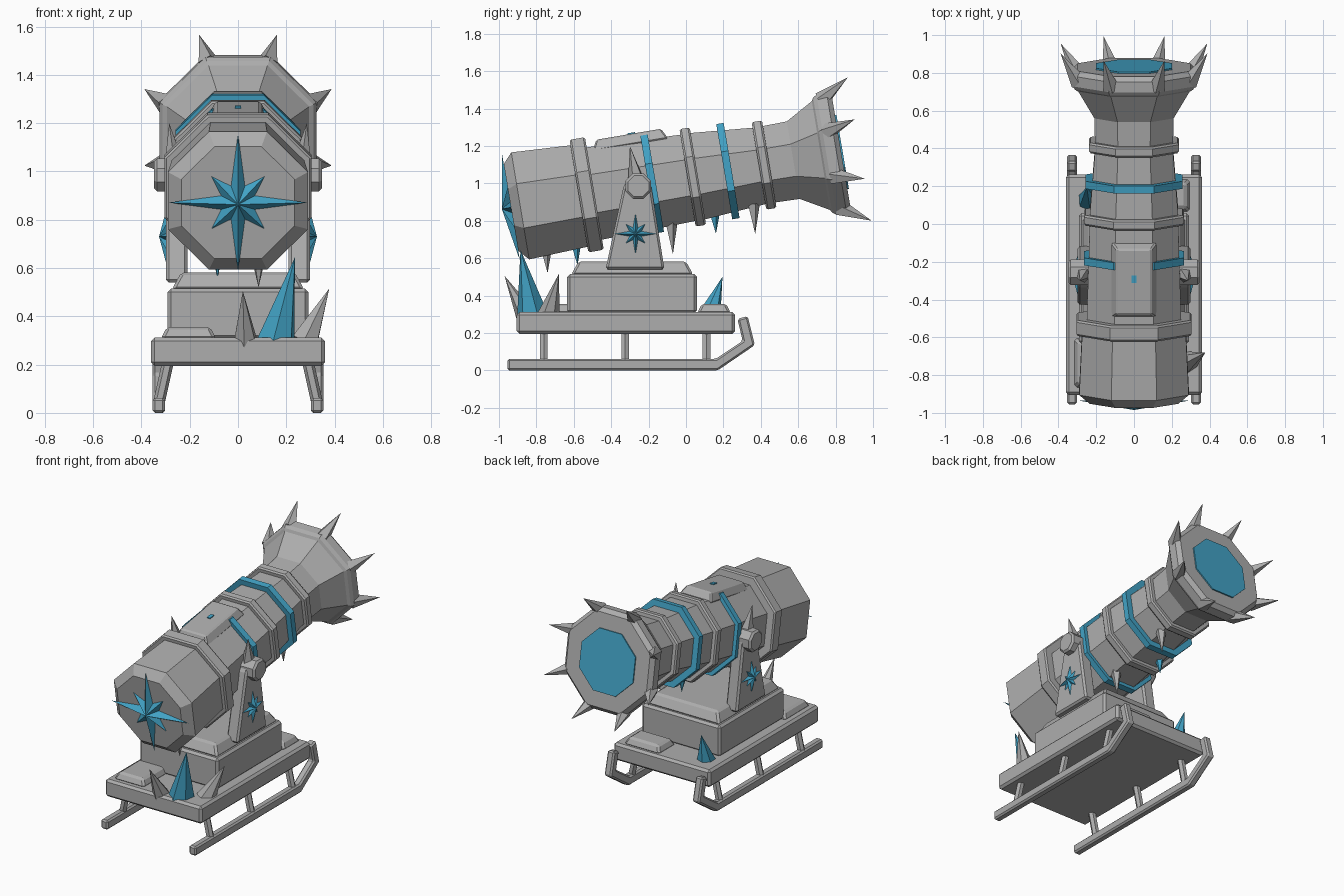
import bpy, bmesh, math
from mathutils import Vector, Matrix

if "Cube" in bpy.data.objects:
    bpy.data.objects.remove(bpy.data.objects["Cube"])


def material(name, rgb):
    m = bpy.data.materials.new(name)
    m.diffuse_color = (*rgb, 1)
    m.use_nodes = True
    m.node_tree.nodes["Principled BSDF"].inputs["Base Color"].default_value = m.diffuse_color
    return m


GREY = material("stone_grey", (0.42, 0.42, 0.42))
BLUE = material("ice_blue", (0.055, 0.37, 0.57))

# Barrel frame: local y runs along the bore, origin at the trunnions
PIVOT = Vector((0, -0.255, 0.985))
BARREL = Matrix.Translation(PIVOT) @ Matrix.Rotation(math.radians(9.5), 4, 'X')


def finish(name, bm, mat, matrix=None, bevel=0):
    bmesh.ops.recalc_face_normals(bm, faces=bm.faces)
    me = bpy.data.meshes.new(name)
    bm.to_mesh(me)
    bm.free()
    me.materials.append(mat)
    ob = bpy.data.objects.new(name, me)
    bpy.context.collection.objects.link(ob)
    if matrix:
        ob.matrix_world = matrix
    if bevel:
        mod = ob.modifiers.new("bevel", 'BEVEL')
        mod.width, mod.segments = bevel, 1
        mod.limit_method, mod.angle_limit = 'ANGLE', math.radians(25)
    return ob


def loft(bm, rings, cap=True):
    """Bridge successive rings of points, optionally capping the ends."""
    vs = [[bm.verts.new(p) for p in r] for r in rings]
    n = len(vs[0])
    pairs = list(zip(vs, vs[1:])) + ([] if cap else [(vs[-1], vs[0])])
    for a, b in pairs:
        for i in range(n):
            j = (i + 1) % n
            bm.faces.new((a[i], a[j], b[j], b[i]))
    if cap:
        bm.faces.new(vs[0])
        bm.faces.new(vs[-1])


def octagon(t, apothem):
    r = apothem / math.cos(math.pi / 8)
    return [(r * math.cos(a), t, r * math.sin(a))
            for a in (math.pi / 8 + k * math.pi / 4 for k in range(8))]


def lathe(name, profile, mat, matrix=BARREL, cap=True):
    bm = bmesh.new()
    loft(bm, [octagon(t, r) for t, r in profile], cap)
    return finish(name, bm, mat, matrix)


def block(name, x, y, z, mat=GREY, inset=0, bevel=0.012, matrix=None):
    """Box given by ranges, with an optional inset top."""
    bm = bmesh.new()
    loft(bm, [[(x[0] + d, y[0] + d, h), (x[1] - d, y[0] + d, h),
               (x[1] - d, y[1] - d, h), (x[0] + d, y[1] - d, h)]
              for h, d in ((z[0], 0), (z[1], inset))])
    return finish(name, bm, mat, matrix, bevel)


def prism(name, outline, x0, x1, bevel):
    """Side outline (y, z) extruded across x."""
    bm = bmesh.new()
    loft(bm, [[(x, y, z) for y, z in outline] for x in (x0, x1)])
    return finish(name, bm, GREY, None, bevel)


def rod(name, base, tip, r0, r1=0.0, sides=5, mat=GREY, matrix=None):
    """Spike or strut running from base to tip."""
    base, tip = Vector(base), Vector(tip)
    d = tip - base
    bm = bmesh.new()
    bmesh.ops.create_cone(bm, cap_ends=True, segments=sides, radius1=r0,
                          radius2=r1, depth=d.length)
    m = Matrix.Translation((base + tip) / 2) @ d.to_track_quat('Z', 'Y').to_matrix().to_4x4()
    bm.transform(m)
    return finish(name, bm, mat, matrix)


def star(name, long, short, inner, height, matrix):
    """Eight-pointed faceted star, raised along local z."""
    bm = bmesh.new()
    ring = []
    for k in range(16):
        r = inner if k % 2 else (long if k % 4 == 0 else short)
        a = k * math.pi / 8
        ring.append(bm.verts.new((r * math.cos(a), r * math.sin(a), 0)))
    top = bm.verts.new((0, 0, height))
    for k in range(16):
        bm.faces.new((ring[k], ring[(k + 1) % 16], top))
    bm.faces.new(ring)
    return finish(name, bm, BLUE, matrix)


# Barrel: breech, raised bands, stepped tube and flared muzzle
def band(t, w, r):
    return [(t - w, r - 0.03), (t - w, r - 0.008), (t - w + 0.01, r),
            (t + w - 0.01, r), (t + w, r - 0.008), (t + w, r - 0.03)]


lathe("barrel",
      [(-0.69, 0.235), (-0.64, 0.29)] + band(-0.28, 0.042, 0.305)
      + [(-0.238, 0.25)] + band(0.295, 0.028, 0.264)
      + [(0.323, 0.234)] + band(0.682, 0.028, 0.237)
      + [(0.84, 0.21), (0.99, 0.295), (1.0, 0.312), (1.02, 0.325),
         (1.075, 0.325), (1.1, 0.3)], GREY)
lathe("muzzle_core", [(1.05, 0.2), (1.108, 0.2)], BLUE)
for i, (t, r) in enumerate(((0.075, 0.264), (0.486, 0.258))):
    lathe(f"ice_ring_{i}", [(t - 0.02, r - 0.05), (t - 0.02, r), (t + 0.02, r),
                            (t + 0.02, r - 0.05)], BLUE, cap=False)
block("top_plate", (-0.122, 0.122), (-0.21, 0.2), (0.225, 0.282), inset=0.03,
      bevel=0.008, matrix=BARREL)
block("sight_bead", (-0.012, 0.012), (-0.01, 0.03), (0.27, 0.288), BLUE, 0, 0, BARREL)

# Spikes around the muzzle rim
for k in range(8):
    a = math.pi / 8 + k * math.pi / 4
    c, s = math.cos(a), math.sin(a)
    rod(f"muzzle_spike_{k}", (0.315 * c, 1.04, 0.315 * s),
        (0.42 * c, 1.2, 0.42 * s), 0.048, sides=5, matrix=BARREL)

# Icicles under the barrel
for i, (x, y, z0, z1, r, m) in enumerate((
        (0.085, -0.74, 0.66, 0.52, 0.035, GREY), (-0.085, -0.58, 0.68, 0.56, 0.03, BLUE),
        (0.08, -0.07, 0.79, 0.62, 0.035, GREY), (-0.08, 0.16, 0.86, 0.73, 0.035, BLUE),
        (0.08, 0.37, 0.89, 0.73, 0.035, GREY))):
    rod(f"icicle_{i}", (x, y - 0.01, z0), (x, y, z1), r, mat=m)

# Star on the breech
star("breech_star", 0.288, 0.155, 0.075, 0.05,
     BARREL @ Matrix.Translation((0, -0.69, 0)) @ Matrix.Rotation(math.pi / 2, 4, 'X'))

# Sled deck, pedestal and deck plates
block("deck", (-0.36, 0.36), (-0.905, 0.262), (0.195, 0.312), bevel=0.015)
block("pedestal", (-0.292, 0.292), (-0.635, 0.058), (0.305, 0.515), bevel=0.015)
block("pedestal_top", (-0.275, 0.275), (-0.615, 0.04), (0.51, 0.582), inset=0.04)
block("front_deck_plate", (-0.32, -0.09), (-0.87, -0.6), (0.305, 0.356), inset=0.025)
block("rear_deck_plate", (0.03, 0.3), (0.06, 0.24), (0.305, 0.356), inset=0.025)

# Paired parts on each side
for s, side in ((-1, "left"), (1, "right")):
    prism(f"{side}_runner",
          [(-0.955, 0), (0.17, 0), (0.368, 0.135), (0.33, 0.29), (0.275, 0.275),
           (0.303, 0.158), (0.16, 0.062), (-0.955, 0.062)],
          s * 0.302, s * 0.354, 0.01)
    for i, y in enumerate((-0.76, -0.325, 0.11)):
        rod(f"{side}_strut_{i}", (s * 0.328, y, 0.04), (s * 0.29, y, 0.21),
            0.024, 0.024, 6)
    prism(f"{side}_support",
          [(-0.43, 0.54), (-0.115, 0.54), (-0.185, 0.98), (-0.215, 1.04),
           (-0.3, 1.04), (-0.335, 0.98)], s * 0.21, s * 0.298, 0.012)
    lathe(f"{side}_trunnion", [(0.2, 0.068), (0.335, 0.068), (0.347, 0.056)], GREY,
          Matrix.Translation(PIVOT) @ Matrix.Rotation(-s * math.pi / 2, 4, 'Z'))
    rod(f"{side}_support_spike", (s * 0.262, -0.262, 1.0), (s * 0.285, -0.3, 1.2), 0.05)
    star(f"{side}_support_star", 0.112, 0.075, 0.036, 0.03,
         Matrix.Translation((s * 0.297, -0.27, 0.73))
         @ Matrix.Rotation(s * math.pi / 2, 4, 'Y'))

# Crystals growing from the deck
for i, (base, tip, r, m) in enumerate((
        ((0.03, -0.855, 0.29), (0.02, -0.97, 0.505), 0.055, GREY),
        ((0.155, -0.82, 0.29), (0.236, -0.885, 0.645), 0.085, BLUE),
        ((0.275, -0.735, 0.29), (0.378, -0.68, 0.515), 0.062, GREY),
        ((-0.24, 0.125, 0.29), (-0.25, 0.195, 0.5), 0.062, BLUE))):
    rod(f"deck_crystal_{i}", base, tip, r, sides=6, mat=m)
